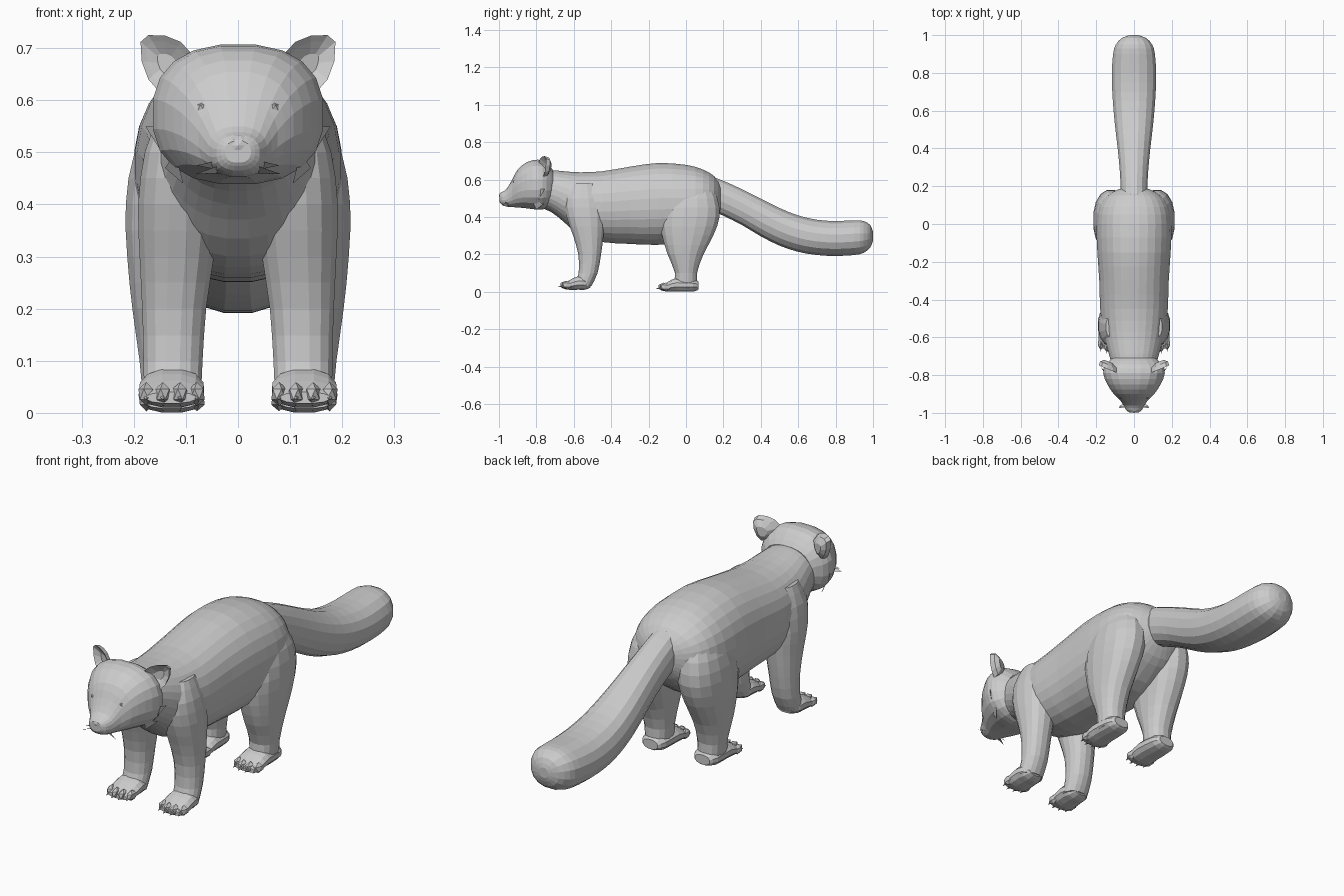
import bpy, bmesh, math
from mathutils import Matrix, Vector

if "Cube" in bpy.data.objects:
    bpy.data.objects.remove(bpy.data.objects["Cube"])


def finish(name, bm, mirror=False):
    bmesh.ops.recalc_face_normals(bm, faces=bm.faces)
    me = bpy.data.meshes.new(name)
    bm.to_mesh(me)
    bm.free()
    ob = bpy.data.objects.new(name, me)
    bpy.context.collection.objects.link(ob)
    if mirror:
        ob.modifiers.new("mirror", 'MIRROR')
    return ob


def catmull(a, b, c, d, t):
    return tuple(0.5 * (2*q + (r-p)*t + (2*p-5*q+4*r-s)*t*t + (3*q-p-3*r+s)*t**3)
                 for p, q, r, s in zip(a, b, c, d))


def loft(name, sections, axis='Y', sides=20, power=2.2, steps=2, mirror=False):
    """Sections are (t, low, high, x0, x1), or (t, low, high, half_width)."""
    s = [(*q[:3], -q[3], q[3]) if len(q) == 4 else q for q in sections]
    fine = []
    for i in range(len(s) - 1):
        for k in range(steps):
            fine.append(catmull(s[max(i-1, 0)], s[i], s[i+1],
                                s[min(i+2, len(s)-1)], k / steps))
    fine.append(s[-1])
    bm = bmesh.new()
    rings = []
    for t, lo, hi, x0, x1 in fine:
        ring = []
        for k in range(sides):
            a = math.tau * (k + 0.5) / sides
            c, d = [math.copysign(abs(f) ** (2 / power), f)
                    for f in (math.cos(a), math.sin(a))]
            x = (x0 + x1) / 2 + c * (x1 - x0) / 2
            u = (lo + hi) / 2 + d * (hi - lo) / 2
            ring.append(bm.verts.new((x, t, u) if axis == 'Y' else (x, u, t)))
        rings.append(ring)
    for r, q in zip(rings, rings[1:]):
        for k in range(sides):
            n = (k + 1) % sides
            bm.faces.new((r[k], r[n], q[n], q[k]))
    bm.faces.new(rings[0])
    bm.faces.new(rings[-1])
    return finish(name, bm, mirror)


# Torso with neck and rump
loft("body", [
    (-0.80, .46, .64, .11), (-0.72, .425, .65, .125), (-0.65, .37, .645, .145),
    (-0.57, .30, .64, .165), (-0.45, .265, .645, .18), (-0.30, .255, .67, .185),
    (-0.15, .25, .69, .195), (0.0, .27, .68, .20), (0.09, .32, .655, .185),
    (0.15, .37, .62, .145), (0.185, .43, .575, .08)], sides=28)

# Tail
loft("tail", [
    (0.12, .44, .625, .07), (0.20, .405, .595, .072), (0.30, .355, .55, .078),
    (0.40, .295, .50, .088), (0.50, .245, .45, .10), (0.60, .212, .41, .11),
    (0.70, .195, .387, .117), (0.80, .19, .38, .119), (0.90, .195, .384, .113),
    (0.95, .207, .38, .098), (0.985, .235, .358, .065), (1.0, .275, .32, .022)], sides=16)

# Head
loft("head", [
    (-0.71, .48, .65, .115), (-0.745, .445, .69, .152), (-0.79, .438, .708, .165),
    (-0.85, .445, .695, .142), (-0.90, .45, .655, .108), (-0.93, .452, .60, .077),
    (-0.96, .455, .55, .056), (-0.985, .465, .533, .042), (-0.997, .48, .522, .025)],
    sides=20, power=2.4)

# Legs
loft("front_leg", [
    (.58, -.61, -.48, .05, .15), (.50, -.65, -.44, .04, .18), (.40, -.64, -.43, .035, .193),
    (.30, -.605, -.44, .045, .19), (.20, -.577, -.453, .06, .185),
    (.10, -.575, -.472, .067, .182), (.03, -.60, -.505, .07, .182)],
    axis='Z', sides=16, mirror=True)
loft("hind_leg", [
    (.60, -.05, .12, .04, .15), (.50, -.11, .17, .03, .20), (.40, -.14, .182, .03, .217),
    (.30, -.13, .148, .045, .214), (.20, -.10, .095, .06, .204),
    (.10, -.06, .06, .07, .19), (.02, -.07, .065, .075, .183)],
    axis='Z', sides=16, mirror=True)

# Paws with toes and claws
for name, y, z in (("front", -.685, .01), ("hind", -.16, 0)):
    heel = .175 if name == "front" else .228
    loft(name + "_paw", [
        (y + .025, z + .008, z + .03, .08, .178), (y + .06, z, z + .052, .066, .19),
        (y + .11, z, z + .075, .064, .19), (y + heel - .03, z, z + .07, .07, .185),
        (y + heel, z + .012, z + .055, .09, .165)], sides=12, mirror=True)
    bm = bmesh.new()
    for x, dy in ((.079, .012), (.111, 0), (.144, 0), (.176, .012)):
        bmesh.ops.create_icosphere(bm, subdivisions=1, radius=1, matrix=Matrix.Translation(
            (x, y + .04 + dy, z + .026)) @ Matrix.Diagonal((.017, .032, .023, 1)))
        bmesh.ops.create_cone(bm, segments=5, radius1=.008, radius2=0, depth=.03, cap_ends=True,
                              matrix=Matrix.Translation((x, y + .013 + dy, z + .018))
                              @ Matrix.Rotation(math.radians(100), 4, 'X'))
    finish(name + "_toes", bm, True)

# Cupped ears
outline = [(.085, .685), (.11, .712), (.14, .724), (.172, .725), (.187, .712),
           (.185, .675), (.172, .64), (.15, .615), (.115, .62), (.09, .65)]
mid = Vector((.137, 0, .67))
bm = bmesh.new()
loops = []
for scale, dy in ((.35, .022), (.78, .008), (1, 0), (.85, .025), (.4, .042)):
    ring = []
    for x, z in outline:
        p = mid + (Vector((x, 0, z)) - mid) * scale
        p.y = -.79 + (p.x - .085) * .4 + dy
        ring.append(bm.verts.new(p))
    loops.append(ring)
for a, b in zip(loops, loops[1:]):
    for k in range(len(a)):
        n = (k + 1) % len(a)
        bm.faces.new((a[k], a[n], b[n], b[k]))
bm.faces.new(loops[0])
bm.faces.new(loops[-1])
finish("ear", bm, True)

# Nose
bm = bmesh.new()
bmesh.ops.create_icosphere(bm, subdivisions=2, radius=1, matrix=Matrix.Translation(
    (0, -.978, .513)) @ Matrix.Diagonal((.03, .022, .022, 1)))
finish("nose", bm)

# Eyes
bm = bmesh.new()
bmesh.ops.create_icosphere(bm, subdivisions=1, radius=.014,
                           matrix=Matrix.Translation((.068, -.913, .585)))
finish("eye", bm, True)

# Whisker tufts and cheek fur
bm = bmesh.new()
for pts in (((.035, -.97, .475), (.04, -.945, .46), (.083, -.975, .458)),
            ((.035, -.965, .485), (.045, -.945, .468), (.08, -.965, .475)),
            ((.12, -.83, .50), (.14, -.76, .47), (.105, -.80, .44)),
            ((.14, -.81, .55), (.178, -.755, .55), (.14, -.79, .49))):
    bm.faces.new([bm.verts.new(p) for p in pts])
finish("whisker_tufts", bm, True)
